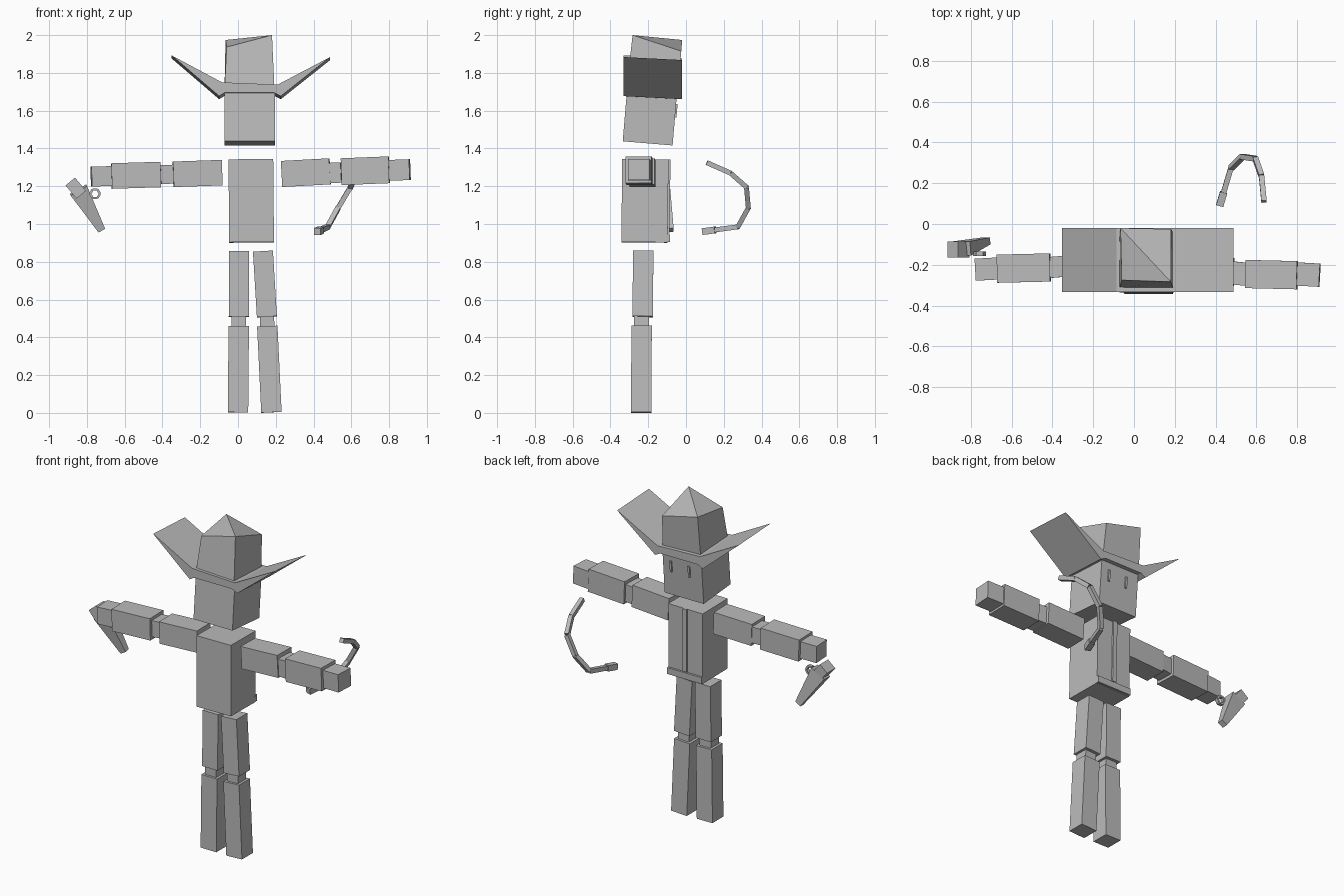
import bpy, bmesh, math
from mathutils import Vector, Matrix

cube = bpy.data.objects.get("Cube")
if cube:
    bpy.data.objects.remove(cube, do_unlink=True)

grey = bpy.data.materials.new("plain_grey")
grey.use_nodes = True
grey.diffuse_color = (0.5, 0.5, 0.5, 1)
grey.node_tree.nodes["Principled BSDF"].inputs["Base Color"].default_value = grey.diffuse_color


def finish(name, bm):
    bmesh.ops.recalc_face_normals(bm, faces=bm.faces)
    mesh = bpy.data.meshes.new(name)
    bm.to_mesh(mesh)
    bm.free()
    mesh.materials.append(grey)
    obj = bpy.data.objects.new(name, mesh)
    bpy.context.collection.objects.link(obj)
    return obj


def loft(name, lower, upper):
    """Closed solid between two matching outlines."""
    bm = bmesh.new()
    a = [bm.verts.new(p) for p in lower]
    b = [bm.verts.new(p) for p in upper]
    n = len(a)
    bm.faces.new(a)
    bm.faces.new(b)
    for i in range(n):
        j = (i + 1) % n
        bm.faces.new((a[i], a[j], b[j], b[i]))
    return finish(name, bm)


def bar(name, start, end, size, end_size=None, hint=(0, 1, 0)):
    """Four-sided bar from start to end; size is (along hint, across hint)."""
    p, q, u = Vector(start), Vector(end), Vector(hint)
    d = (q - p).normalized()
    u = (u - d * u.dot(d)).normalized()
    v = d.cross(u)

    def ring(c, s):
        return [c + u * s[0] / 2 * i + v * s[1] / 2 * j
                for i, j in ((-1, -1), (1, -1), (1, 1), (-1, 1))]
    return loft(name, ring(p, size), ring(q, end_size or size))


# Head, leaning slightly towards +y, with two narrow eyes
bar("head", (0.062, -0.203, 1.427), (0.062, -0.18, 1.70), (0.265, 0.268))
for side, x in (("left", 0.14), ("right", 0.015)):
    bar(side + "_eye", (x, -0.058, 1.565), (x, -0.051, 1.635), (0.014, 0.013))

# Hat crown: top folded along one diagonal
lower = [(-0.072, -0.315, 1.71), (0.193, -0.315, 1.71),
         (0.193, -0.045, 1.69), (-0.072, -0.045, 1.69)]
upper = [(-0.06, -0.275, 1.937), (0.18, -0.283, 2.0),
         (0.182, -0.025, 1.915), (-0.066, -0.02, 1.974)]
crown = loft("hat_crown", lower, upper)
bm = bmesh.new()
bm.from_mesh(crown.data)
bm.verts.ensure_lookup_table()
bmesh.ops.connect_verts(bm, verts=[bm.verts[5], bm.verts[7]])
bm.to_mesh(crown.data)
bm.free()

# Hat brim: upswept profile run from front to back
profile = [(-0.352, 1.893), (-0.1, 1.677), (-0.07, 1.695), (0.19, 1.695),
           (0.227, 1.677), (0.488, 1.884), (0.21, 1.738), (-0.085, 1.75)]
loft("hat_brim", [(x, -0.332, z) for x, z in profile],
     [(x, -0.02, z - 0.016) for x, z in profile])

# Torso with front strip and belt edge
bar("torso", (0.072, -0.22, 0.903), (0.068, -0.215, 1.342), (0.245, 0.237))
bar("chest_strip", (0.07, -0.096, 0.95), (0.067, -0.091, 1.342), (0.018, 0.028))
bar("belt", (0.072, -0.097, 0.905), (0.072, -0.096, 0.945), (0.022, 0.237))

# Arms: x start, x end, z start, z end, y centre, depth, height
arms = {
    "right": [("upper_arm", -0.085, -0.343, 1.272, 1.263, -0.217, 0.135, 0.135),
              ("elbow", -0.34, -0.412, 1.264, 1.261, -0.21, 0.103, 0.1),
              ("forearm", -0.41, -0.67, 1.262, 1.254, -0.216, 0.138, 0.135),
              ("hand", -0.67, -0.777, 1.254, 1.251, -0.221, 0.108, 0.105)],
    "left": [("upper_arm", 0.232, 0.487, 1.265, 1.279, -0.232, 0.137, 0.138),
             ("elbow", 0.485, 0.55, 1.27, 1.273, -0.243, 0.113, 0.108),
             ("forearm", 0.548, 0.80, 1.277, 1.287, -0.248, 0.138, 0.142),
             ("hand", 0.80, 0.91, 1.284, 1.288, -0.248, 0.114, 0.11)],
}
for side, parts in arms.items():
    for part, x0, x1, z0, z1, y, depth, height in parts:
        bar(f"{side}_{part}", (x0, y + 0.003, z0), (x1, y - 0.003, z1), (depth, height))

# Legs: x at hip, knee top, knee bottom, foot
for side, (hip, knee, calf, foot) in (("right", (0.006, 0.004, 0.004, 0.0)),
                                      ("left", (0.132, 0.153, 0.155, 0.177))):
    bar(side + "_thigh", (knee, -0.23, 0.509), (hip, -0.226, 0.856), (0.108, 0.106))
    bar(side + "_knee", (calf, -0.235, 0.45), (knee, -0.235, 0.515), (0.08, 0.076))
    bar(side + "_shin", (foot, -0.237, 0.003), (calf, -0.235, 0.459), (0.108, 0.108))

# Pistol: tapered stock, square end and trigger ring
bar("pistol_body", (-0.845, -0.12, 1.18), (-0.722, -0.083, 0.967),
    (0.07, 0.10), (0.035, 0.04))
bar("pistol_end", (-0.83, -0.125, 1.155), (-0.888, -0.125, 1.225), (0.08, 0.065))
for i in range(6):
    a, b = (math.tau * k / 6 for k in (i, i + 1))
    bar(f"trigger_ring_{i + 1}",
        (-0.757 + 0.026 * math.cos(a), -0.145, 1.16 + 0.026 * math.sin(a)),
        (-0.757 + 0.026 * math.cos(b), -0.145, 1.16 + 0.026 * math.sin(b)),
        (0.022, 0.012))

# Curved rod floating behind
path = [(0.42, 0.09, 0.96), (0.475, 0.275, 0.985), (0.53, 0.33, 1.085),
        (0.595, 0.32, 1.195), (0.625, 0.235, 1.27), (0.637, 0.11, 1.325)]
for i, (p, q) in enumerate(zip(path, path[1:])):
    bar(f"rod_segment_{i + 1}", p, q, (0.026, 0.026), hint=(1, 0, 0))
bar("rod_grip", path[0], Vector(path[0]).lerp(Vector(path[1]), 0.35),
    (0.036, 0.036), hint=(1, 0, 0))
